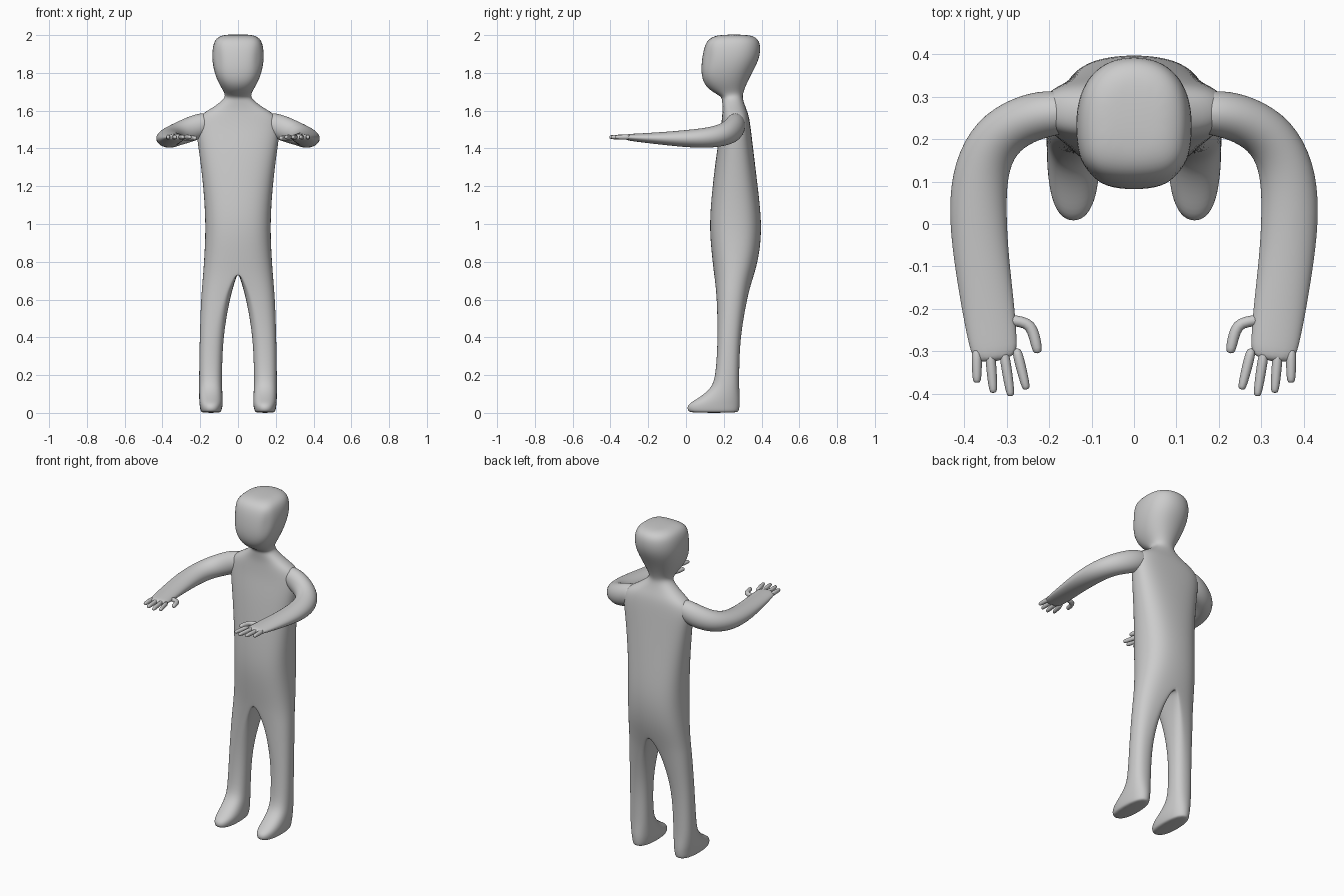
import bpy, bmesh
from math import sin, cos, pi
from mathutils import Vector


def finish(bm, name, levels=2):
    """Turn a half model into a mirrored, subdivided, smooth object."""
    bmesh.ops.recalc_face_normals(bm, faces=bm.faces)
    me = bpy.data.meshes.new(name)
    bm.to_mesh(me)
    bm.free()
    for p in me.polygons:
        p.use_smooth = True
    ob = bpy.data.objects.new(name, me)
    bpy.context.collection.objects.link(ob)
    m = ob.modifiers.new("mirror", 'MIRROR')
    m.merge_threshold = 0.0005
    s = ob.modifiers.new("subdivision", 'SUBSURF')
    s.levels = s.render_levels = levels
    return ob


def bridge(bm, a, b, closed):
    n = len(a)
    for i in range(n if closed else n - 1):
        j = (i + 1) % n
        bm.faces.new((a[i], a[j], b[j], b[i]))


def tube(name, pts, n=10, levels=2):
    """Oval tube along points (x, y, z, half width, half height)."""
    bm = bmesh.new()
    rings = []
    pos = [Vector(p[:3]) for p in pts]
    for i, p in enumerate(pts):
        t = (pos[min(i + 1, len(pts) - 1)] - pos[max(i - 1, 0)]).normalized()
        side = t.cross(Vector((0, 0, 1))).normalized()
        up = side.cross(t)
        rings.append([bm.verts.new(pos[i] + side * p[3] * 1.04 * cos(2 * pi * k / n)
                                   + up * p[4] * 1.04 * sin(2 * pi * k / n)) for k in range(n)])
    for a, b in zip(rings, rings[1:]):
        bridge(bm, a, b, True)
    bm.faces.new(rings[0])
    bm.faces.new(rings[-1])
    return finish(bm, name, levels)


def spow(v, e):
    return (abs(v) ** e) * (1 if v >= 0 else -1)


H = 8  # segments in half a ring


def half_ring(z, x0, x1, yf, yb, ef, eb):
    """Points from the front middle around one side to the back middle."""
    out = []
    for k in range(H + 1):
        a = pi * k / H
        e = ef if k < H / 2 else eb
        s = 0 if k in (0, H) else sin(a) ** e
        out.append((x0 + (x1 - x0) * s, (yf + yb) / 2 - (yb - yf) / 2 * spow(cos(a), e), z))
    return out


# Head, neck and torso: z, half width, front y, back y, front and back squareness
trunk = [
    (2.003, .065, .19, .32, .6, .9), (1.992, .108, .135, .37, .6, .9),
    (1.96, .134, .1, .398, .6, .9), (1.88, .142, .082, .396, .62, .9),
    (1.80, .128, .077, .352, .7, .9), (1.74, .102, .092, .322, .8, .9),
    (1.70, .075, .135, .306, .9, .9), (1.675, .068, .188, .3, .9, .9),
    (1.65, .088, .19, .305, .9, .9), (1.61, .145, .193, .32, .85, .8),
    (1.57, .218, .19, .335, .8, .7), (1.5, .228, .182, .345, .8, .7),
    (1.4, .212, .163, .357, .8, .75), (1.2, .186, .138, .382, .8, .8),
    (1.0, .174, .12, .405, .8, .8), (.85, .18, .133, .393, .8, .8),
    (.75, .187, .145, .368, .8, .8),
]
# Legs and feet: z, inner x, middle x, outer x, front y, back y
legs = [
    (.68, .02, .045, .192, .154, .345), (.6, .044, .085, .198, .162, .324),
    (.4, .079, .14, .204, .168, .287), (.2, .084, .145, .207, .157, .282),
    (.13, .083, .145, .207, .135, .283), (.075, .08, .144, .207, .06, .287),
    (.045, .079, .143, .205, .003, .287), (.01, .086, .143, .2, .005, .283),
    (0, .095, .143, .19, .025, .272),
]
bm = bmesh.new()
rings = []
for i, (z, hx, yf, yb, ef, eb) in enumerate(trunk):
    pts = half_ring(z, 0, hx, yf, yb, ef, eb)
    if i == 3:  # shallow eye sockets
        pts[2] = (pts[2][0] - .01, pts[2][1] + .014, z)
    rings.append([bm.verts.new(p) for p in pts])
bm.faces.new(rings[0])
for a, b in zip(rings, rings[1:]):
    bridge(bm, a, b, False)
# Crotch seam closes the last trunk ring so each leg can continue from it
ys = half_ring(.75, 0, .1, .145, .368, .8, .8)
prev = rings[-1] + [bm.verts.new((0, ys[k][1], .755)) for k in range(H - 1, 0, -1)]
for z, xi, xm, xo, yf, yb in legs:
    outer = half_ring(z, xm, xo, yf, yb, .85, .85)
    inner = half_ring(z, xm, xi, yf, yb, .85, .85)
    ring = [bm.verts.new(p) for p in outer + inner[-2:0:-1]]
    bridge(bm, prev, ring, True)
    prev = ring
bm.faces.new(prev)
finish(bm, "body")

# Arms reaching forward
tube("arm", [
    (.13, .265, 1.545, .045, .05), (.2, .262, 1.522, .055, .065),
    (.26, .247, 1.498, .058, .066), (.325, .207, 1.474, .062, .06),
    (.362, .13, 1.457, .066, .055), (.369, .03, 1.452, .068, .048),
    (.36, -.08, 1.452, .065, .038), (.343, -.2, 1.455, .062, .027),
    (.332, -.28, 1.458, .057, .02), (.325, -.325, 1.46, .05, .015)], 12)

# Fingers
for bx, by, tx, ty in [(.278, -.29, .253, -.39), (.308, -.29, .29, -.406),
                       (.34, -.29, .331, -.398), (.37, -.29, .37, -.374)]:
    path = []
    for f, r in [(0, .012), (.35, .013), (.7, .012), (.95, .01), (1, .006)]:
        path.append((bx + (tx - bx) * f, by + (ty - by) * f, 1.46, r, r * 1.1))
    tube("finger", path, 8, 1)

# Thumbs
tube("thumb", [(.3, -.225, 1.455, .014, .014), (.265, -.23, 1.455, .014, .014),
               (.244, -.238, 1.455, .015, .014), (.234, -.265, 1.455, .014, .014),
               (.228, -.295, 1.455, .013, .013), (.226, -.305, 1.455, .008, .008)], 8, 1)
